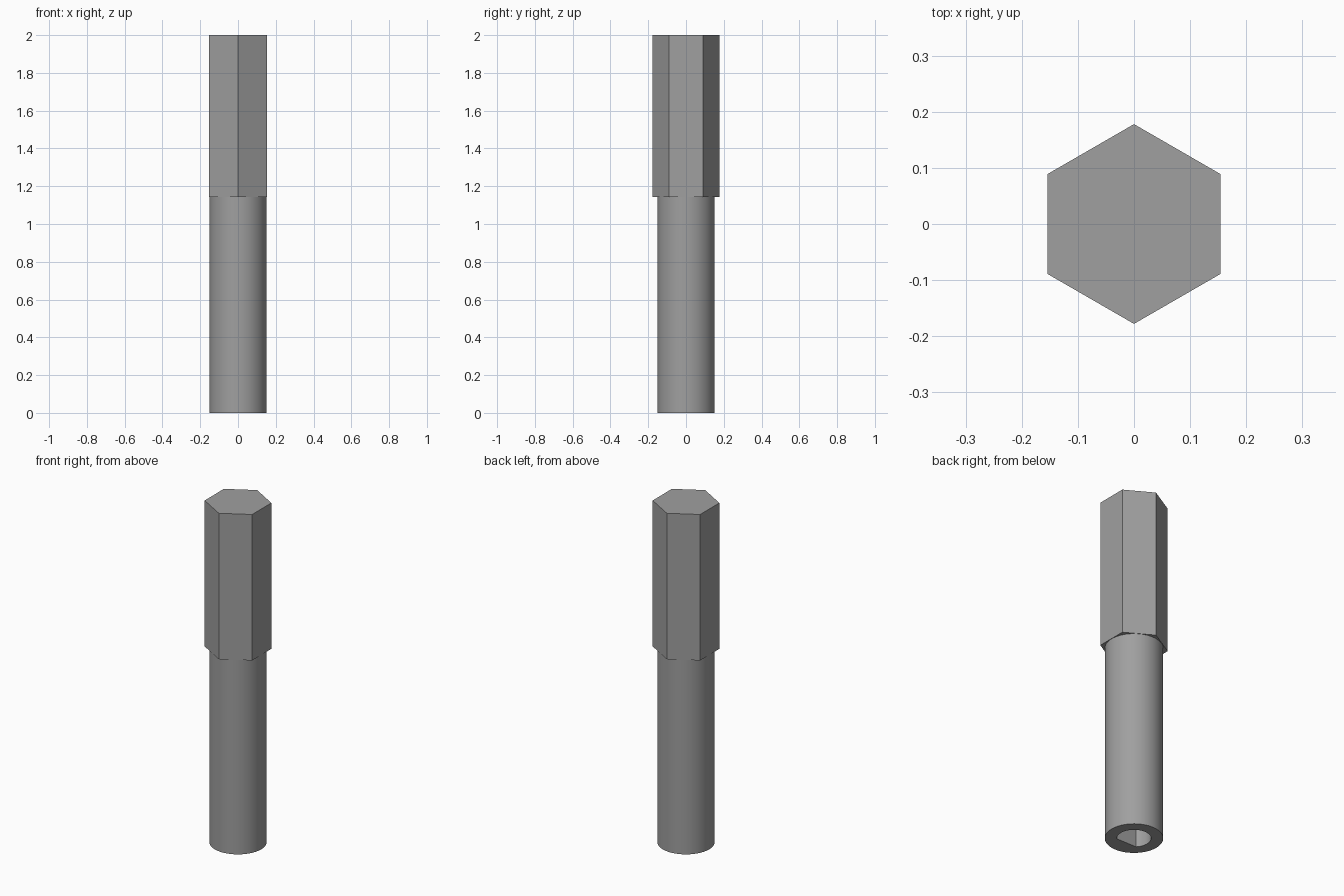
import bpy, bmesh, math

if "Cube" in bpy.data.objects:
    bpy.data.objects.remove(bpy.data.objects["Cube"])

HEX_R, SHANK_R, BORE_R = 0.178, 0.152, 0.089
FLAT_Y = -0.061            # flat side of the D-shaped bore
SEAM_Z, TOP_Z, BORE_Z = 1.143, 2.0, 0.6

bm = bmesh.new()


def ring_points(radius, count, start=0.0):
    return [(radius * math.cos(start + 2 * math.pi * i / count),
             radius * math.sin(start + 2 * math.pi * i / count)) for i in range(count)]


def loop(points, z):
    verts = [bm.verts.new((x, y, z)) for x, y in points]
    edges = [bm.edges.new((v, verts[(i + 1) % len(verts)])) for i, v in enumerate(verts)]
    return verts, edges


def wall(a, b):
    n = len(a[0])
    for i in range(n):
        j = (i + 1) % n
        bm.faces.new((a[0][i], a[0][j], b[0][j], b[0][i]))


def annulus(outer, inner):
    bmesh.ops.triangle_fill(bm, use_beauty=True, edges=outer[1] + inner[1])


# Outlines: hexagon with corners on y, round shank, D-shaped bore
hexagon = ring_points(HEX_R, 6, math.pi / 2)
circle = ring_points(SHANK_R, 64)
a0 = math.asin(FLAT_Y / BORE_R)
sweep = math.pi - 2 * a0
bore = [(BORE_R * math.cos(a0 + sweep * i / 40), BORE_R * math.sin(a0 + sweep * i / 40))
        for i in range(41)]

# Hexagonal head
hex_top, hex_low = loop(hexagon, TOP_Z), loop(hexagon, SEAM_Z)
bm.faces.new(hex_top[0])
wall(hex_low, hex_top)

# Round shank, joined to the head by the shoulder under it
shank_top, shank_low = loop(circle, SEAM_Z), loop(circle, 0.0)
annulus(hex_low, shank_top)
wall(shank_low, shank_top)

# Blind D-shaped bore in the bottom end
bore_low, bore_end = loop(bore, 0.0), loop(bore, BORE_Z)
annulus(shank_low, bore_low)
wall(bore_low, bore_end)
bm.faces.new(bore_end[0])

bmesh.ops.recalc_face_normals(bm, faces=bm.faces[:])
mesh = bpy.data.meshes.new("hex_shaft")
bm.to_mesh(mesh)
bm.free()
shaft = bpy.data.objects.new("hex_shaft", mesh)
bpy.context.collection.objects.link(shaft)

# Plain grey
grey = bpy.data.materials.new("grey")
grey.diffuse_color = (0.35, 0.35, 0.35, 1.0)
grey.use_nodes = True
grey.node_tree.nodes["Principled BSDF"].inputs["Base Color"].default_value = grey.diffuse_color
mesh.materials.append(grey)

bpy.context.view_layer.objects.active = shaft
shaft.select_set(True)
bpy.ops.object.shade_smooth_by_angle(angle=math.radians(30))
